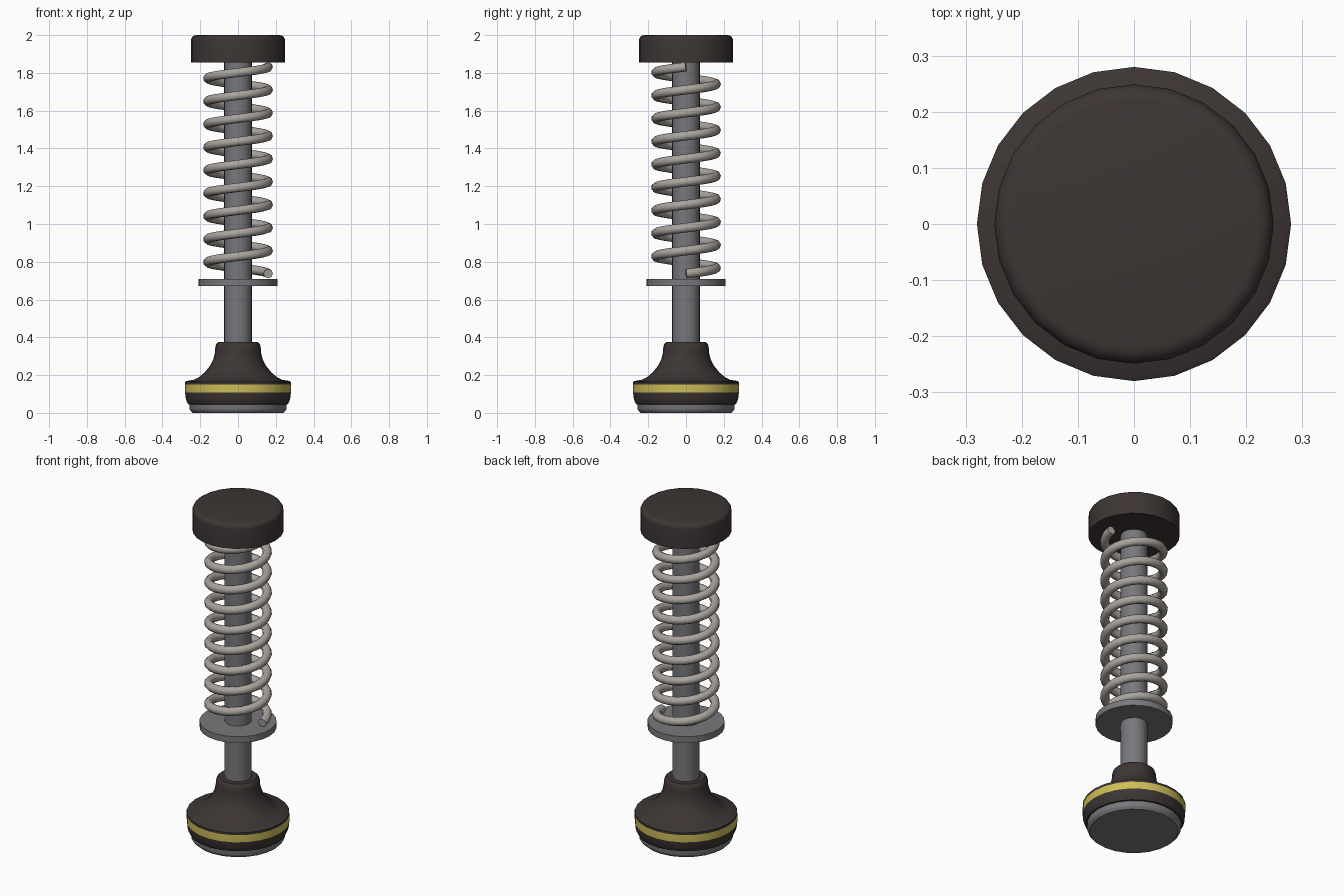
import bpy
import bmesh
from math import radians, pi, cos, sin

if "Cube" in bpy.data.objects:
    bpy.data.objects.remove(bpy.data.objects["Cube"], do_unlink=True)

SIDES = 24


def material(name, rgb):
    mat = bpy.data.materials.new(name)
    mat.use_nodes = True
    mat.diffuse_color = (*rgb, 1)
    mat.node_tree.nodes["Principled BSDF"].inputs["Base Color"].default_value = (*rgb, 1)
    return mat


rubber = material("dark rubber", (0.046, 0.036, 0.034))
steel = material("grey steel", (0.19, 0.19, 0.205))
spring_wire = material("warm spring steel", (0.40, 0.37, 0.34))
yellow = material("yellow", (0.62, 0.51, 0.10))


def smooth(obj, angle=35):
    bpy.ops.object.select_all(action="DESELECT")
    obj.select_set(True)
    bpy.context.view_layer.objects.active = obj
    bpy.ops.object.shade_smooth_by_angle(angle=radians(angle))


def lathe(name, profile, mats, rule=None):
    """Revolve a (radius, height) profile around the z axis and close its ends."""
    bm = bmesh.new()
    rings = [[bm.verts.new((r * cos(2 * pi * i / SIDES), r * sin(2 * pi * i / SIDES), z))
              for i in range(SIDES)] for r, z in profile]
    for low, high in zip(rings, rings[1:]):
        for i in range(SIDES):
            j = (i + 1) % SIDES
            bm.faces.new((low[i], low[j], high[j], high[i]))
    bm.faces.new(rings[0][::-1])
    bm.faces.new(rings[-1])
    bm.normal_update()
    if rule:
        for face in bm.faces:
            face.material_index = rule(face.calc_center_median().z, face.normal)
    mesh = bpy.data.meshes.new(name)
    bm.to_mesh(mesh)
    bm.free()
    for mat in mats:
        mesh.materials.append(mat)
    obj = bpy.data.objects.new(name, mesh)
    bpy.context.collection.objects.link(obj)
    smooth(obj)
    return obj


# Round foot plate
lathe("foot_plate", [(0.24, 0), (0.253, 0.012), (0.256, 0.02), (0.256, 0.05)], [steel])

# Flared base with a painted band
base_profile = [(0.25, 0.042), (0.264, 0.046), (0.272, 0.062), (0.278, 0.085),
                (0.28, 0.107), (0.28, 0.15), (0.28, 0.164), (0.272, 0.169),
                (0.235, 0.175), (0.205, 0.19), (0.175, 0.216), (0.148, 0.25),
                (0.13, 0.285), (0.122, 0.32), (0.12, 0.35), (0.115, 0.366),
                (0.105, 0.375)]
lathe("flared_base", base_profile, [rubber, yellow],
      lambda z, n: int(0.107 < z < 0.15 and abs(n.z) < 0.5))

# Central rod and spring seat
lathe("rod", [(0.073, 0.34), (0.073, 1.88)], [steel])
lathe("spring_seat", [(0.21, 0.671), (0.21, 0.709)], [steel])

# Top cap with a rounded upper rim
rim = 0.028
cap_profile = [(0.249, 1.855)] + [
    (0.249 - rim + rim * cos(a), 2 - rim + rim * sin(a))
    for a in (pi / 2 * k / 4 for k in range(5))]
lathe("top_cap", cap_profile, [rubber])

# Coil spring swept along a helix
turns, steps = 9, 24
curve = bpy.data.curves.new("coil_spring", "CURVE")
curve.dimensions = "3D"
curve.bevel_depth = 0.025
curve.bevel_resolution = 2
curve.use_fill_caps = True
spline = curve.splines.new("POLY")
count = turns * steps
spline.points.add(count)
for i, point in enumerate(spline.points):
    a = 2 * pi * i / steps
    point.co = (0.16 * cos(a), 0.16 * sin(a), 0.737 + 1.095 * i / count, 1)
curve.materials.append(spring_wire)
spring = bpy.data.objects.new("coil_spring", curve)
bpy.context.collection.objects.link(spring)
bpy.ops.object.select_all(action="DESELECT")
spring.select_set(True)
bpy.context.view_layer.objects.active = spring
bpy.ops.object.convert(target="MESH")
smooth(bpy.context.view_layer.objects.active, 60)
